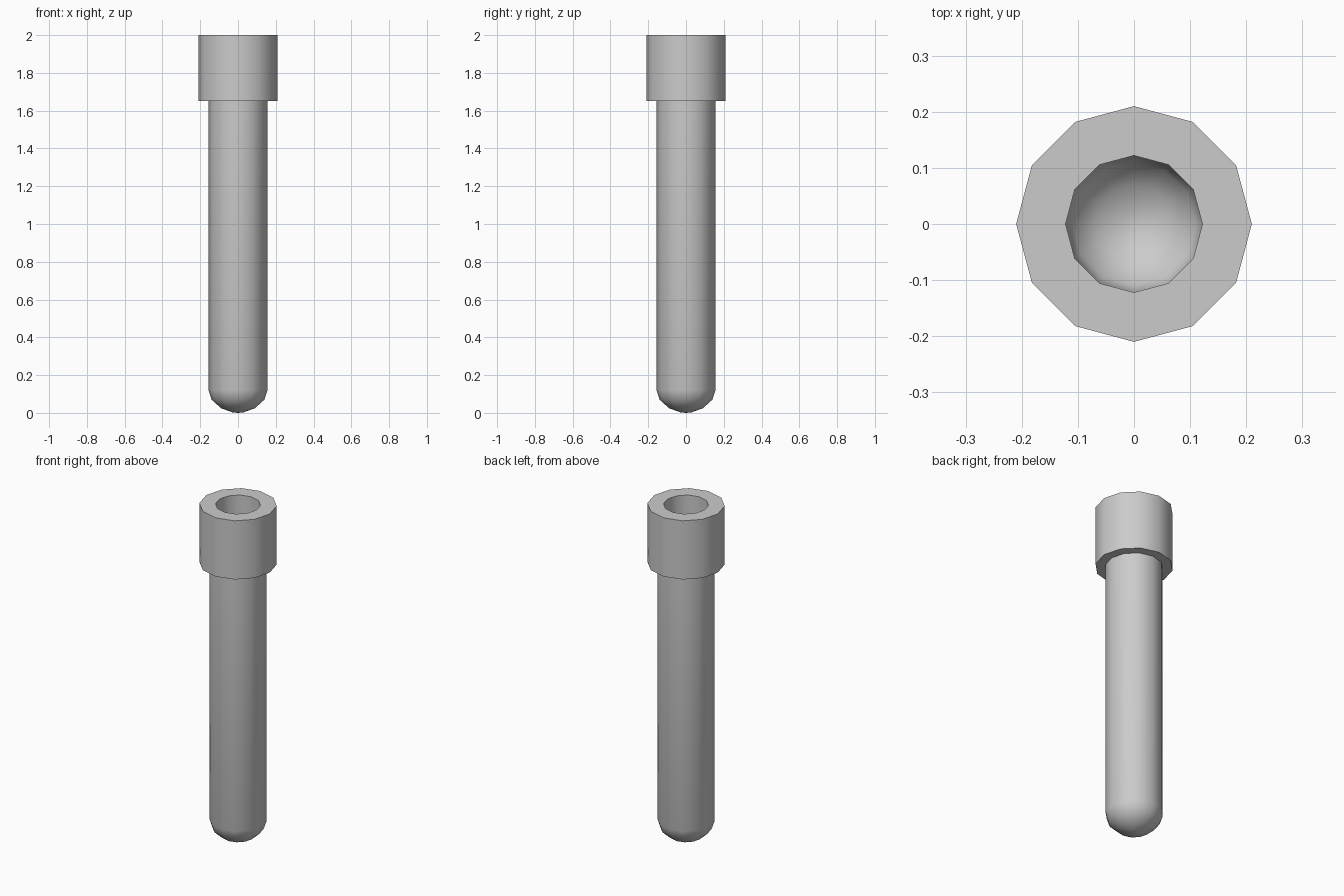
import bpy
import bmesh
from math import radians
from mathutils import Vector

cube = bpy.data.objects.get("Cube")
if cube:
    bpy.data.objects.remove(cube, do_unlink=True)

SIDES = 12
grey = bpy.data.materials.new("light_grey")
grey.use_nodes = True
colour = (0.6, 0.6, 0.6, 1)
grey.diffuse_color = colour
grey.node_tree.nodes["Principled BSDF"].inputs["Base Color"].default_value = colour


def lathe(name, profile):
    """Spin a (radius, height) profile around the z axis."""
    bm = bmesh.new()
    verts = [bm.verts.new((r, 0, z)) for r, z in profile]
    edges = [bm.edges.new(pair) for pair in zip(verts, verts[1:])]
    bmesh.ops.spin(bm, geom=verts + edges, cent=Vector(), axis=(0, 0, 1),
                   angle=radians(360), steps=SIDES, use_merge=True)
    bmesh.ops.remove_doubles(bm, verts=bm.verts, dist=0.0005)
    bmesh.ops.recalc_face_normals(bm, faces=bm.faces)
    mesh = bpy.data.meshes.new(name)
    bm.to_mesh(mesh)
    bm.free()
    mesh.materials.append(grey)
    obj = bpy.data.objects.new(name, mesh)
    bpy.context.collection.objects.link(obj)
    bpy.ops.object.select_all(action="DESELECT")
    obj.select_set(True)
    bpy.context.view_layer.objects.active = obj
    bpy.ops.object.shade_smooth_by_angle(angle=radians(40))
    return obj


# Hollow tube with a rounded closed end and a thick collar around the mouth
outer_bowl = [(0, 0), (0.03, 0.003), (0.09, 0.025), (0.14, 0.07), (0.156, 0.12)]
collar = [(0.156, 1.65), (0.21, 1.65), (0.21, 2), (0.122, 2)]
inner_bowl = [(0.122, 0.13), (0.11, 0.09), (0.07, 0.055), (0.025, 0.037), (0, 0.035)]
lathe("tube_with_collar", outer_bowl + collar + inner_bowl)
